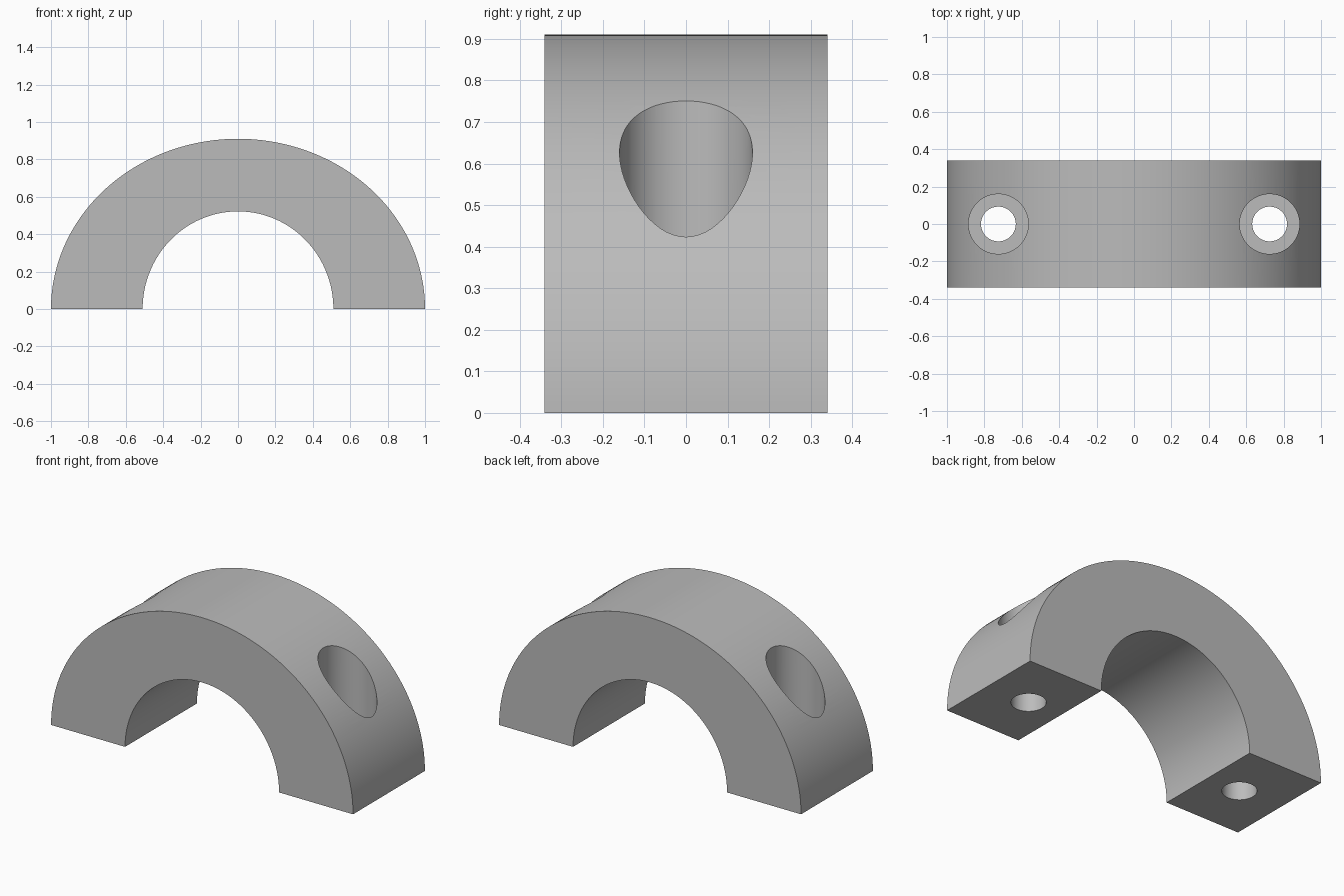
import bpy
import bmesh
from math import cos, sin, pi, radians

cube = bpy.data.objects.get("Cube")
if cube:
    bpy.data.objects.remove(cube, do_unlink=True)

HALF_DEPTH = 0.34
OUTER = (1.0, 0.91)
INNER = (0.51, 0.522)
BOLT_X = 0.725
HOLE_R, BORE_R = 0.093, 0.16
BORE_FLOOR = 0.22
STEPS = 96

grey = bpy.data.materials.new("plain grey")
grey.use_nodes = True
colour = (0.5, 0.5, 0.5, 1)
grey.diffuse_color = colour
grey.node_tree.nodes["Principled BSDF"].inputs["Base Color"].default_value = colour


def make_object(name, bm):
    bmesh.ops.recalc_face_normals(bm, faces=bm.faces)
    mesh = bpy.data.meshes.new(name)
    bm.to_mesh(mesh)
    bm.free()
    mesh.materials.append(grey)
    obj = bpy.data.objects.new(name, mesh)
    bpy.context.collection.objects.link(obj)
    return obj


def half_ellipse(radii):
    return [(radii[0] * cos(pi * i / STEPS), radii[1] * sin(pi * i / STEPS))
            for i in range(STEPS + 1)]


# Arched body: half-ring profile extruded front to back
bm = bmesh.new()
outline = half_ellipse(OUTER) + half_ellipse(INNER)[::-1]
face = bm.faces.new([bm.verts.new((x, -HALF_DEPTH, z)) for x, z in outline])
new = bmesh.ops.extrude_face_region(bm, geom=[face])["geom"]
bmesh.ops.translate(bm, vec=(0, 2 * HALF_DEPTH, 0),
                    verts=[v for v in new if isinstance(v, bmesh.types.BMVert)])
clamp = make_object("clamp_body", bm)


# Stepped bolt cutters: narrow through hole below a wide counterbore
def bolt_cutter(name, x):
    bm = bmesh.new()
    profile = [(0, -0.2), (HOLE_R, -0.2), (HOLE_R, BORE_FLOOR),
               (BORE_R, BORE_FLOOR), (BORE_R, 1.2), (0, 1.2)]
    verts = [bm.verts.new((r, 0, z)) for r, z in profile]
    edges = [bm.edges.new(pair) for pair in zip(verts, verts[1:])]
    bmesh.ops.spin(bm, geom=verts + edges, cent=(0, 0, 0), axis=(0, 0, 1),
                   angle=2 * pi, steps=64)
    bmesh.ops.remove_doubles(bm, verts=bm.verts, dist=0.0001)
    bmesh.ops.translate(bm, vec=(x, 0, 0), verts=bm.verts)
    cutter = make_object(name, bm)
    cutter.hide_render = True
    return cutter


bpy.ops.object.select_all(action="DESELECT")
bpy.context.view_layer.objects.active = clamp
clamp.select_set(True)
for side, x in (("left", BOLT_X), ("right", -BOLT_X)):
    cutter = bolt_cutter(side + "_bolt_cutter", x)
    cut = clamp.modifiers.new(side + " bolt hole", "BOOLEAN")
    cut.operation = "DIFFERENCE"
    cut.solver = "EXACT"
    cut.object = cutter
    bpy.ops.object.modifier_apply(modifier=cut.name)
    bpy.data.objects.remove(cutter, do_unlink=True)

# Smooth curved walls, crisp rims
bpy.ops.object.shade_smooth_by_angle(angle=radians(25))
